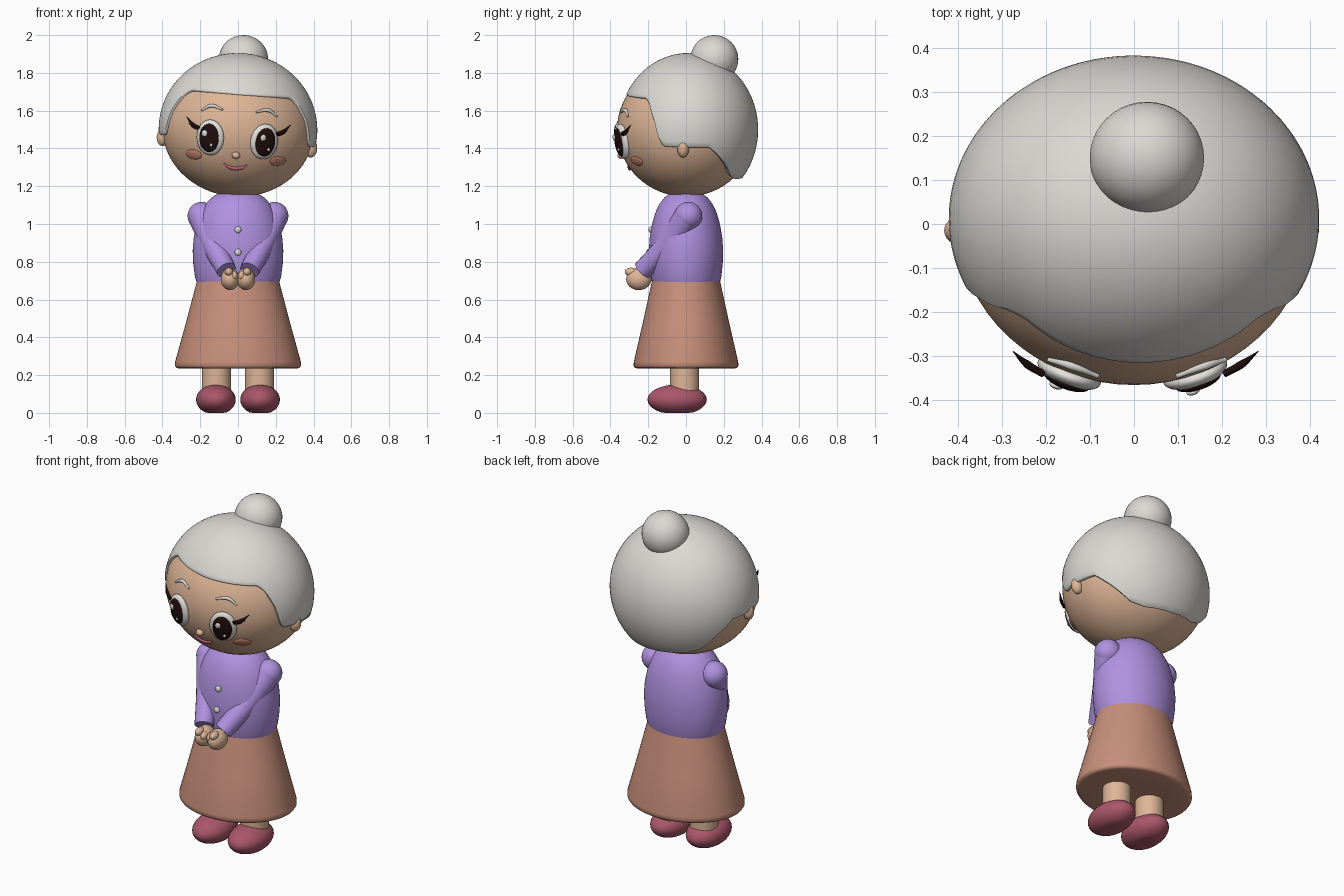
import bpy, bmesh
from math import sin, cos, acos, sqrt, radians, pi
from mathutils import Matrix, Vector

cube = bpy.data.objects.get("Cube")
if cube:
    bpy.data.objects.remove(cube, do_unlink=True)


def material(name, *srgb):
    mat = bpy.data.materials.new(name)
    lin = [((c + 0.055) / 1.055) ** 2.4 for c in srgb] + [1]
    mat.diffuse_color = lin
    mat.use_nodes = True
    mat.node_tree.nodes["Principled BSDF"].inputs["Base Color"].default_value = lin
    return mat


SKIN = material("skin", 0.87, 0.71, 0.59)
HAIR = material("silver hair", 0.86, 0.85, 0.83)
WHITE = material("eye white", 0.89, 0.88, 0.86)
DARK = material("dark brown", 0.13, 0.05, 0.05)
CHEEK = material("blush", 0.77, 0.52, 0.44)
LIPS = material("lip pink", 0.74, 0.38, 0.45)
LILAC = material("lilac cardigan", 0.69, 0.57, 0.88)
SKIRT = material("terracotta skirt", 0.78, 0.56, 0.48)
SHOE = material("berry shoe", 0.67, 0.34, 0.42)

# The head leans slightly toward its left
HEAD = Matrix.Translation((0, 0, 1.5)) @ Matrix.Rotation(radians(4.5), 4, 'Y')
HEAD_SIZE = Vector((0.40, 0.365, 0.355))


def add_mesh(name, bm, mat, matrix=Matrix()):
    bmesh.ops.recalc_face_normals(bm, faces=bm.faces)
    mesh = bpy.data.meshes.new(name)
    bm.to_mesh(mesh)
    bm.free()
    return add_object(name, mesh, mat, matrix)


def add_object(name, mesh, mat, matrix=Matrix()):
    mesh.transform(matrix)
    mesh.materials.clear()
    mesh.materials.append(mat)
    obj = bpy.data.objects.new(name, mesh)
    bpy.context.collection.objects.link(obj)
    bpy.ops.object.select_all(action='DESELECT')
    obj.select_set(True)
    bpy.context.view_layer.objects.active = obj
    bpy.ops.object.shade_smooth_by_angle(angle=radians(50))
    return obj


def ellipsoid(name, centre, size, mat, matrix=Matrix(), segments=32, floor=None):
    bm = bmesh.new()
    bmesh.ops.create_uvsphere(bm, u_segments=segments, v_segments=segments // 2, radius=1)
    bmesh.ops.transform(bm, matrix=Matrix.LocRotScale(Vector(centre), None, Vector(size)), verts=bm.verts)
    if floor is not None:
        for v in bm.verts:
            v.co.z = max(v.co.z, floor)
    return add_mesh(name, bm, mat, matrix)


def lathe(name, profile, mat, depth=1.0, centre=(0, 0, 0), segments=64):
    """Spin a (radius, height) profile and squash it front to back."""
    bm = bmesh.new()
    rings = []
    for r, z in profile:
        rings.append([bm.verts.new((r * cos(2 * pi * i / segments), depth * r * sin(2 * pi * i / segments), z))
                      for i in range(segments)])
    for a, b in zip(rings, rings[1:]):
        for i in range(segments):
            j = (i + 1) % segments
            bm.faces.new((a[i], a[j], b[j], b[i]))
    bm.faces.new(rings[0])
    bm.faces.new(rings[-1])
    return add_mesh(name, bm, mat, Matrix.Translation(centre))


def tube(name, points, radii, mat, matrix=Matrix(), sides=4):
    """Smooth round stroke with a radius at each point."""
    curve = bpy.data.curves.new(name, 'CURVE')
    curve.dimensions = '3D'
    curve.bevel_depth = 1
    curve.bevel_resolution = sides
    curve.use_fill_caps = True
    spline = curve.splines.new('BEZIER')
    spline.bezier_points.add(len(points) - 1)
    for bp, p, r in zip(spline.bezier_points, points, radii):
        bp.co, bp.radius = p, r
        bp.handle_left_type = bp.handle_right_type = 'AUTO'
    temp = bpy.data.objects.new(name + "_path", curve)
    bpy.context.collection.objects.link(temp)
    graph = bpy.context.evaluated_depsgraph_get()
    mesh = bpy.data.meshes.new_from_object(temp.evaluated_get(graph))
    bpy.data.objects.remove(temp, do_unlink=True)
    return add_object(name, mesh, mat, matrix)


def face_point(x, z, lift=0.0):
    """Point and outward normal on the front of the head."""
    sx, sy, sz = HEAD_SIZE
    y = -sy * sqrt(max(0, 1 - (x / sx) ** 2 - (z / sz) ** 2))
    n = Vector((x / sx ** 2, y / sy ** 2, z / sz ** 2)).normalized()
    return Vector((x, y, z)) + n * lift, n


def on_face(name, x, z, size, mat, lift=0.0, shift=(0, 0), segments=32):
    p, n = face_point(x, z, lift)
    q = (-n).to_track_quat('Y', 'Z')
    place = HEAD @ Matrix.Translation(p) @ q.to_matrix().to_4x4()
    return ellipsoid(name, (shift[0], 0, shift[1]), size, mat, place, segments)


def face_stroke(name, points, radii, mat, lift=0.004):
    return tube(name, [face_point(x, z, lift)[0] for x, z in points], radii, mat, HEAD)


# Head and bun
ellipsoid("head", (0, 0, 0), HEAD_SIZE, SKIN, HEAD, 64)
ellipsoid("hair_bun", (0, 0.15, 0.374), (0.13, 0.127, 0.127), HAIR, HEAD, 40)

# Hair cap: height of the hairline by angle from the front
HAIRLINE = [(0, 0.19), (46, 0.195), (52, 0.17), (60, 0.08), (66, -0.035), (70, -0.055), (108, -0.06),
            (122, -0.14), (136, -0.225), (150, -0.25), (180, -0.255)]


def hairline(angle):
    for (a0, z0), (a1, z1) in zip(HAIRLINE, HAIRLINE[1:]):
        if angle <= a1:
            return z0 + (z1 - z0) * (angle - a0) / (a1 - a0)
    return HAIRLINE[-1][1]


bm = bmesh.new()
COLS, ROWS = 144, 28
crown = bm.verts.new((0, 0.012, 0.405))
columns = []
for c in range(COLS):
    deg = 360 * c / COLS
    end = acos(hairline(min(deg, 360 - deg)) / 0.405)
    phi = radians(deg)
    # the last steps curl the edge inward to the scalp
    steps = [(end * r / ROWS, 1) for r in range(1, ROWS + 1)]
    steps += [(end + 0.012, 0.99), (end + 0.014, 0.965), (end, 0.88)]
    columns.append([bm.verts.new((0.42 * s * sin(t) * sin(phi), 0.012 - 0.37 * s * sin(t) * cos(phi),
                                  0.405 * s * cos(t))) for t, s in steps])
for a, b in zip(columns, columns[1:] + columns[:1]):
    bm.faces.new((crown, a[0], b[0]))
    for i in range(len(a) - 1):
        bm.faces.new((a[i], a[i + 1], b[i + 1], b[i]))
add_mesh("hair_cap", bm, HAIR, HEAD)

# Nose and smile
on_face("nose", 0, -0.135, (0.022, 0.022, 0.018), SKIN, 0.004)
face_stroke("mouth", [(-0.063, -0.184), (-0.035, -0.2), (0, -0.206), (0.035, -0.2), (0.063, -0.184)],
            (0.004, 0.009, 0.011, 0.009, 0.004), LIPS, 0)

for side, s in (("left", 1), ("right", -1)):
    # Ears, eyes, brows, lashes and cheeks
    ellipsoid(side + "_ear", (s * 0.393, -0.015, -0.07), (0.033, 0.031, 0.048), SKIN, HEAD)
    ex, ez = s * 0.143, -0.053
    on_face(side + "_eye", ex, ez, (0.076, 0.03, 0.095), WHITE)
    on_face(side + "_pupil", ex, ez, (0.055, 0.018, 0.076), DARK, 0.019)
    on_face(side + "_eye_glint", ex, ez, (0.016, 0.008, 0.018), WHITE, 0.035, (-0.02, 0.025), 16)
    on_face(side + "_small_glint", ex, ez, (0.008, 0.006, 0.009), WHITE, 0.034, (0.018, -0.035), 16)
    face_stroke(side + "_brow", [(s * 0.2, 0.084), (s * 0.15, 0.113), (s * 0.088, 0.098)],
                (0.005, 0.01, 0.005), HAIR)
    face_stroke(side + "_upper_lash", [(s * 0.195, -0.006), (s * 0.23, 0.01), (s * 0.264, 0.046)],
                (0.008, 0.009, 0.001), DARK, 0.024)
    face_stroke(side + "_lower_lash", [(s * 0.2, -0.012), (s * 0.225, -0.004), (s * 0.25, 0.015)],
                (0.006, 0.006, 0.001), DARK, 0.022)
    on_face(side + "_cheek", s * 0.223, -0.15, (0.051, 0.009, 0.028), CHEEK)

    # Sleeve from shoulder to wrist
    shoulder = Vector((s * 0.193, 0.012, 1.043))
    ellipsoid(side + "_shoulder", shoulder, (0.074, 0.074, 0.074), LILAC)
    tube(side + "_sleeve", [shoulder, (s * 0.133, -0.095, 0.895), (s * 0.062, -0.23, 0.755)],
         (0.073, 0.061, 0.052), LILAC, sides=8)

    # Folded hand with thumb and finger
    ellipsoid(side + "_hand", (s * 0.042, -0.25, 0.708), (0.049, 0.067, 0.058), SKIN)
    ellipsoid(side + "_thumb", (s * 0.048, -0.29, 0.746), (0.022, 0.034, 0.023), SKIN)
    ellipsoid(side + "_finger", (s * 0.02, -0.282, 0.725), (0.02, 0.032, 0.026), SKIN)

    # Leg and shoe
    lathe(side + "_leg", [(0.077, 0.08), (0.077, 0.3)], SKIN, centre=(s * 0.114, -0.007, 0), segments=32)
    ellipsoid(side + "_shoe", (s * 0.117, -0.047, 0.07), (0.105, 0.157, 0.08), SHOE, floor=0)

# Cardigan body, buttons and skirt
lathe("cardigan", [(0.215, 0.68), (0.228, 0.72), (0.237, 0.79), (0.24, 0.86), (0.234, 0.93), (0.219, 1.0),
                   (0.198, 1.06), (0.172, 1.105), (0.14, 1.14), (0.1, 1.165), (0.05, 1.18)], LILAC, 0.82)
for name, y, z in (("upper_button", -0.186, 0.97), ("lower_button", -0.198, 0.85)):
    ellipsoid(name, (0, y, z), (0.018, 0.012, 0.018), HAIR, segments=16)
lathe("skirt", [(0.2, 0.237), (0.31, 0.235), (0.326, 0.238), (0.334, 0.25), (0.333, 0.27), (0.275, 0.48),
                (0.217, 0.7), (0.19, 0.705)], SKIRT, 0.83)
